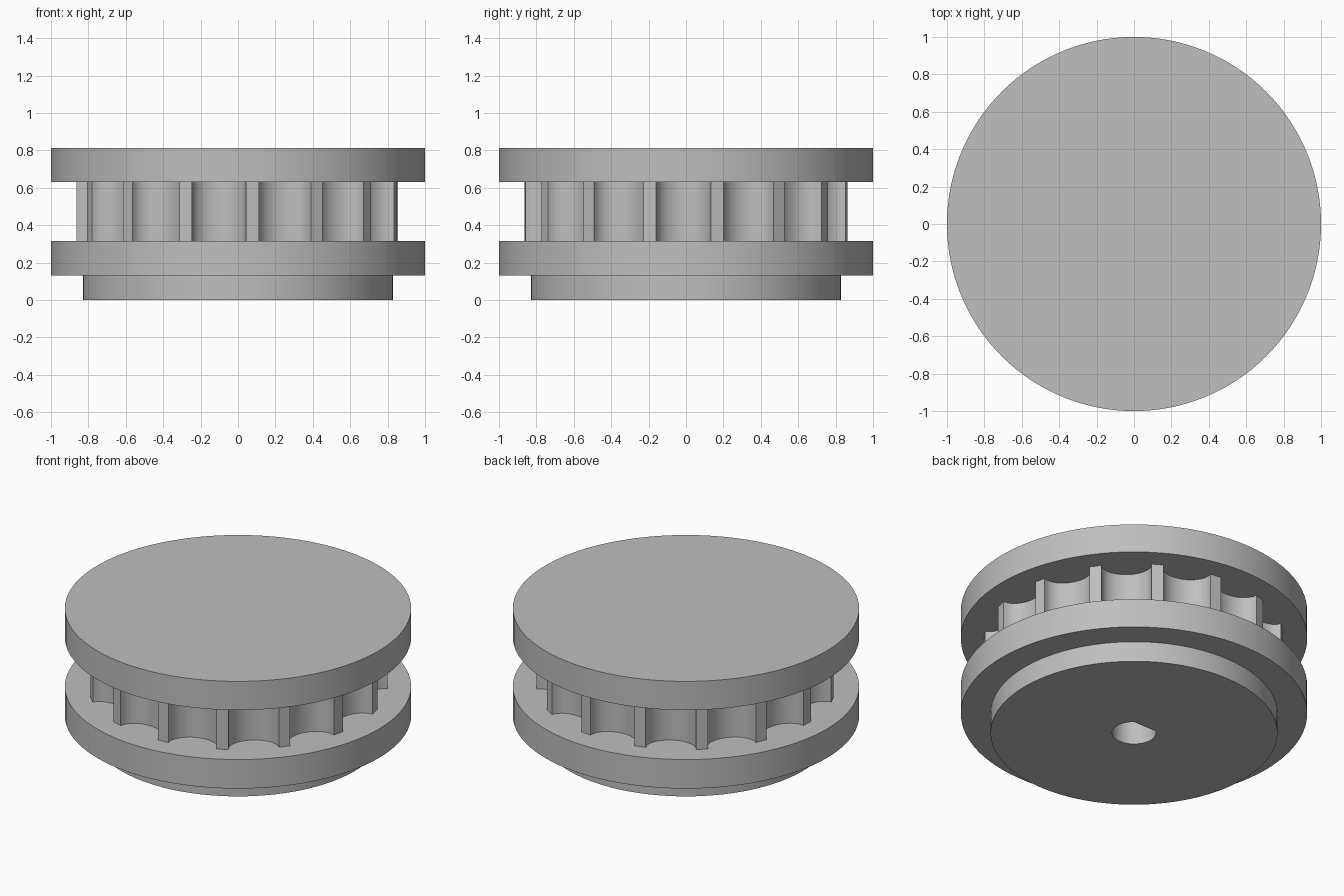
import bpy, bmesh, math
from math import sin, cos, pi, radians

if "Cube" in bpy.data.objects:
    bpy.data.objects.remove(bpy.data.objects["Cube"], do_unlink=True)

# Single plain grey
grey = bpy.data.materials.new("light grey")
grey.use_nodes = True
grey.diffuse_color = (0.52, 0.52, 0.52, 1)
grey.node_tree.nodes["Principled BSDF"].inputs["Base Color"].default_value = (0.52, 0.52, 0.52, 1)

TEETH, TIP_R, PHASE = 15, 0.865, radians(11.1)
HALF_TIP = radians(2.3)
GROOVE_DEPTH = 0.115
BORE_R, BORE_FLAT = 0.127, 0.097


def circle(r, n=128):
    return [(r * cos(2 * pi * i / n), r * sin(2 * pi * i / n)) for i in range(n)]


def toothed_outline(steps=14):
    """Flat tooth tips with rounded grooves between them."""
    pts = []
    pitch = 2 * pi / TEETH
    half_groove = pitch / 2 - HALF_TIP
    half_width = TIP_R * sin(half_groove)
    chord = TIP_R * cos(half_groove)
    for k in range(TEETH):
        mid = PHASE + (k + 0.5) * pitch
        for i in range(steps + 1):
            t = pi * i / steps
            across, out = -half_width * cos(t), chord - GROOVE_DEPTH * sin(t)
            pts.append((out * cos(mid) - across * sin(mid),
                        out * sin(mid) + across * cos(mid)))
    return pts


def bore_outline(n=48):
    """Round bore with one flat on the +y side."""
    a = math.asin(BORE_FLAT / BORE_R)
    sweep = pi + 2 * a
    return [(BORE_R * cos(pi - a + sweep * i / n), BORE_R * sin(pi - a + sweep * i / n))
            for i in range(n + 1)]


def prism(name, outline, z0, z1):
    bm = bmesh.new()
    face = bm.faces.new([bm.verts.new((x, y, z0)) for x, y in outline])
    top = bmesh.ops.extrude_face_region(bm, geom=[face])["geom"]
    bmesh.ops.translate(bm, vec=(0, 0, z1 - z0),
                        verts=[v for v in top if isinstance(v, bmesh.types.BMVert)])
    bmesh.ops.recalc_face_normals(bm, faces=bm.faces)
    mesh = bpy.data.meshes.new(name)
    bm.to_mesh(mesh)
    bm.free()
    mesh.materials.append(grey)
    ob = bpy.data.objects.new(name, mesh)
    bpy.context.collection.objects.link(ob)
    return ob


def activate(ob):
    bpy.ops.object.select_all(action="DESELECT")
    ob.select_set(True)
    bpy.context.view_layer.objects.active = ob


# Stacked parts from the bottom up
base = prism("base_hub", circle(0.828), 0, 0.13)
lower = prism("lower_flange", circle(1.0), 0.13, 0.315)
teeth = prism("toothed_wheel", toothed_outline(), 0.315, 0.63)
upper = prism("upper_flange", circle(1.0), 0.63, 0.813)

# Shaft bore, open below and closed by the upper flange
cutter = prism("bore_cutter", bore_outline(), -0.1, 0.7)
cutter.hide_render = True
for ob in (base, lower, teeth):
    activate(ob)
    mod = ob.modifiers.new("bore", "BOOLEAN")
    mod.operation, mod.solver, mod.object = "DIFFERENCE", "EXACT", cutter
    bpy.ops.object.modifier_apply(modifier=mod.name)
bpy.data.objects.remove(cutter, do_unlink=True)

# Smooth round walls, crisp rims and tooth corners
for ob in (base, lower, teeth, upper):
    activate(ob)
    bpy.ops.object.shade_smooth_by_angle(angle=radians(30))
